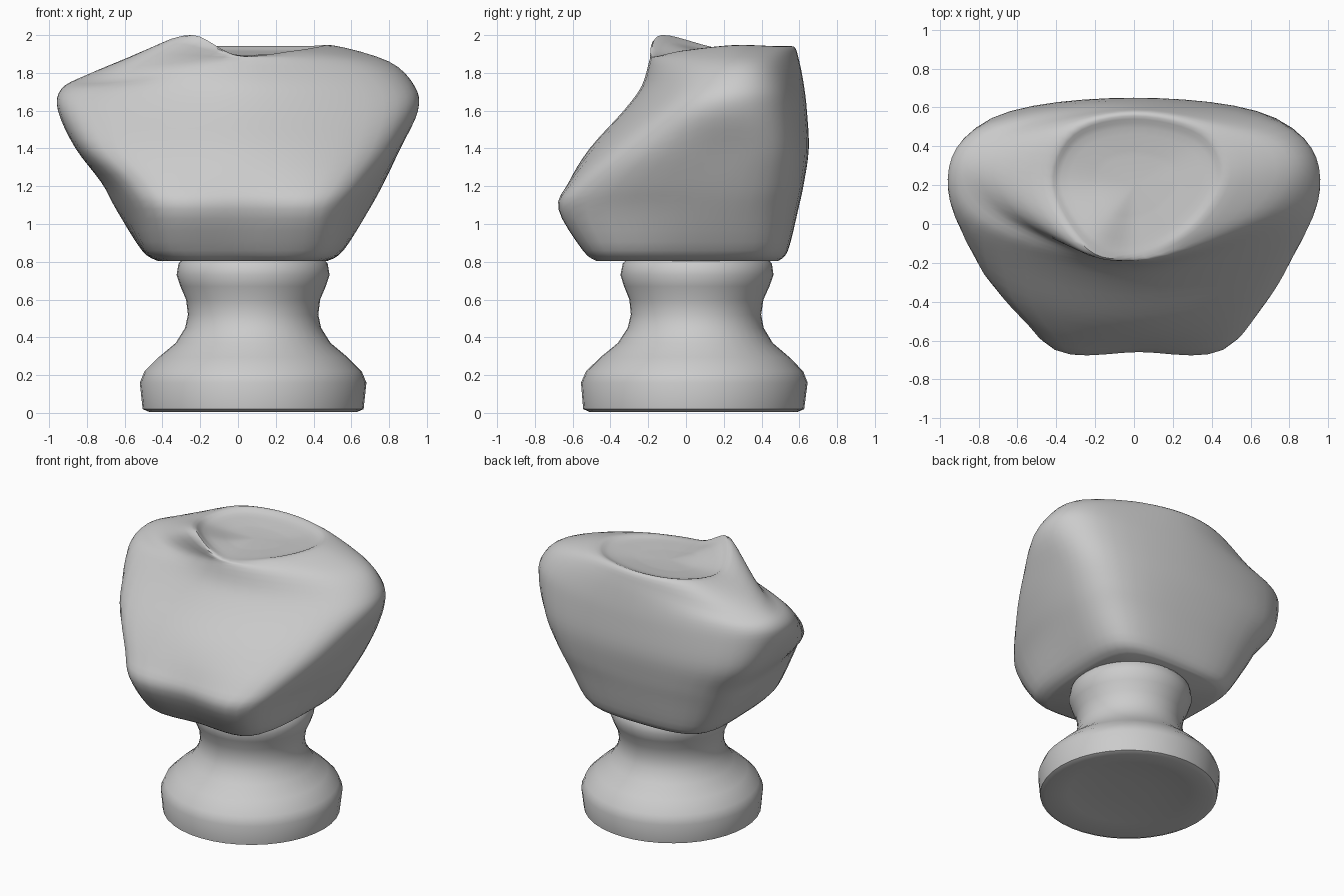
import bpy, bmesh, math
from mathutils import Vector

if "Cube" in bpy.data.objects:
    bpy.data.objects.remove(bpy.data.objects["Cube"])


def spline(p, steps, closed):
    """Smooth curve through the given points."""
    n, out = len(p), []
    at = (lambda i: p[i % n]) if closed else (lambda i: p[max(0, min(n - 1, i))])
    for i in range(n if closed else n - 1):
        a, b, c, d = at(i - 1), at(i), at(i + 1), at(i + 2)
        for k in range(steps):
            t = k / steps
            out.append(0.5 * (2 * b + (c - a) * t + (2 * a - 5 * b + 4 * c - d) * t * t
                              + (3 * b - a - 3 * c + d) * t ** 3))
    if not closed:
        out.append(p[-1])
    return out


def skin(name, rings, angle):
    """Bridge equal rings, closing both ends with a fan."""
    bm = bmesh.new()
    loops = [[bm.verts.new(v) for v in r] for r in rings]
    n = len(loops[0])
    for lo, hi in zip(loops, loops[1:]):
        for i in range(n):
            j = (i + 1) % n
            bm.faces.new((lo[i], lo[j], hi[j], hi[i]))
    for loop in (loops[0], loops[-1]):
        c = bm.verts.new(sum((v.co for v in loop), Vector()) / n)
        for i in range(n):
            bm.faces.new((loop[i], loop[(i + 1) % n], c))
    bmesh.ops.recalc_face_normals(bm, faces=bm.faces)
    me = bpy.data.meshes.new(name)
    bm.to_mesh(me)
    bm.free()
    ob = bpy.data.objects.new(name, me)
    bpy.context.collection.objects.link(ob)
    bpy.ops.object.select_all(action='DESELECT')
    ob.select_set(True)
    bpy.context.view_layer.objects.active = ob
    bpy.ops.object.shade_smooth_by_angle(angle=math.radians(angle))
    return ob


# Turned pedestal: (radius, height), with a slightly hollow underside
profile = [(.15, .05), (.4, .035), (.55, .005), (.585, .02), (.6, .16), (.575, .22), (.5, .295),
           (.41, .37), (.36, .45), (.345, .52), (.355, .6), (.385, .67),
           (.405, .73), (.395, .79), (.36, .83)]
N = 40
skin("pedestal", [[Vector((.08 + r * math.cos(math.tau * i / N),
                           .04 + .025 * z + r * math.sin(math.tau * i / N), z)) for i in range(N)]
                  for r, z in profile], 50)

# Torso levels: z, front y, front corner x y, side x y, back corner x y, back y
levels = [(.805, -.46, .36, -.43, .45, .05, .38, .42, .49),
          (.86, -.53, .43, -.49, .53, .05, .46, .46, .54),
          (1.08, -.655, .48, -.605, .665, .08, .57, .50, .595),
          (1.22, -.62, .57, -.52, .745, .12, .63, .53, .625),
          (1.4, -.51, .71, -.33, .86, .2, .71, .55, .65),
          (1.6, -.33, .77, -.13, .953, .22, .75, .53, .64),
          (1.73, -.235, .74, -.03, .935, .26, .73, .51, .625),
          (1.86, -.195, .58, .0, .80, .27, .62, .48, .60)]
rings = []
for z, yf, xc, yc, xm, ym, xb, yb, yk in levels:
    low = .025 if z < 1.3 else 0      # lower part leans to the right
    drop = .07 if z > 1.8 else .015 if z > 1.7 else 0    # left shoulder hangs lower
    half = [(xc, yc), (xm, ym), (xb, yb)]
    rings.append([Vector((low, yf, z))]
                 + [Vector((x + low, y, z)) for x, y in half]
                 + [Vector((low, yk, z))]
                 + [Vector((low - x, y, z - drop)) for x, y in reversed(half)])

# Broken neck rim and the shallow dish inside it
rim = [Vector(v) for v in [(0, -.18, 1.89), (.32, -.03, 1.915), (.5, .25, 1.945),
                           (.38, .48, 1.94), (0, .57, 1.94), (-.35, .48, 1.935),
                           (-.47, .2, 1.92), (-.27, -.13, 1.995)]]
rings.append(rim)
for s, w in ((.8, .6), (.4, .2)):
    rings.append([Vector((v.x * s, .2 + (v.y - .2) * s, 1.885 + (v.z - 1.885) * w)) for v in rim])

columns = list(zip(*[spline(r, 6, True) for r in rings]))
columns = [spline(list(c), 4, False) for c in columns]
for c in columns:
    for v in c:
        v.z = max(.8, min(2, v.z))
skin("torso", list(zip(*columns)), 45)
